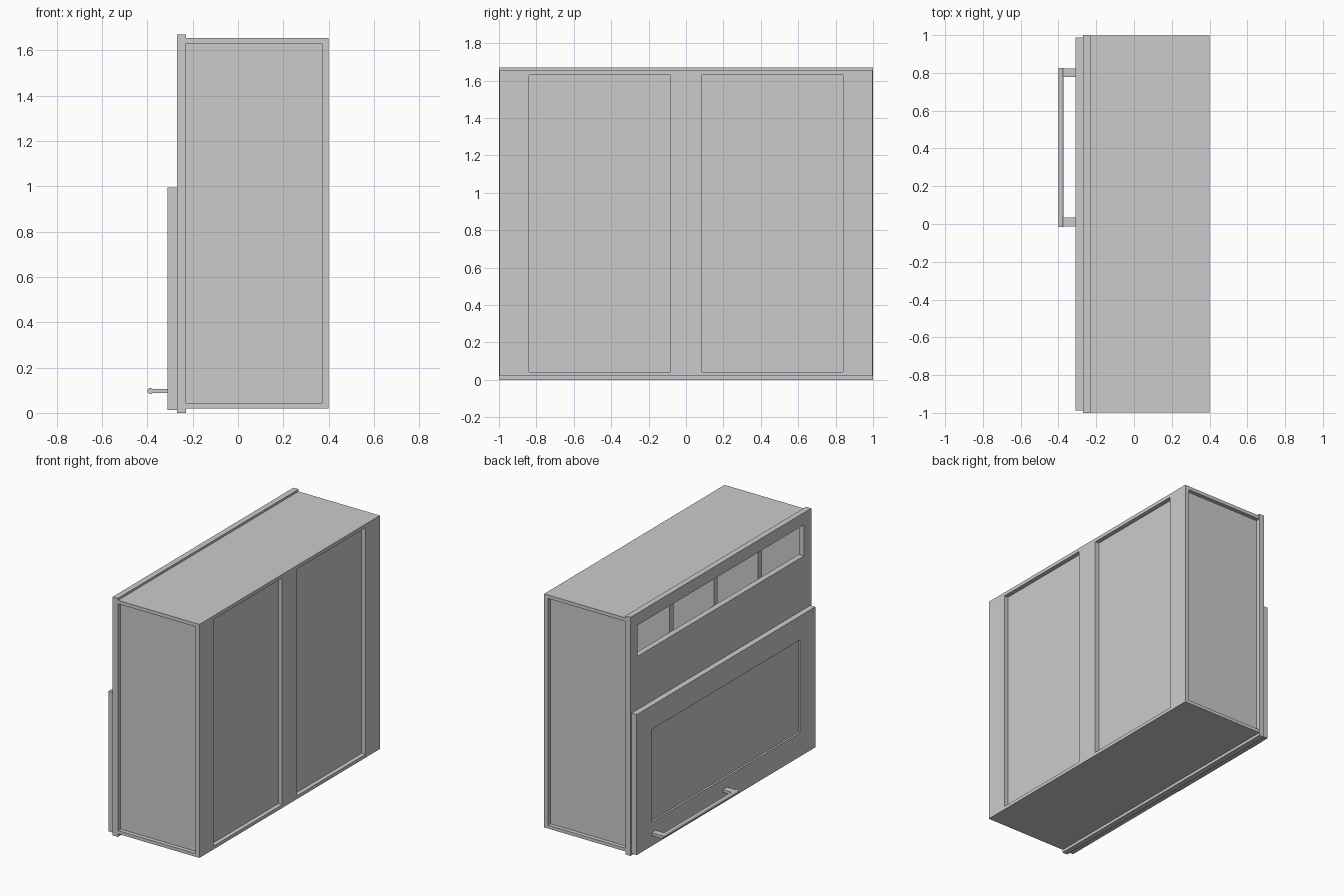
import bpy, bmesh, math
from mathutils import Matrix, Vector

cube = bpy.data.objects.get("Cube")
if cube:
    bpy.data.objects.remove(cube, do_unlink=True)

grey = bpy.data.materials.new("plain_grey")
grey.use_nodes = True
grey.diffuse_color = (0.6, 0.6, 0.6, 1)
grey.node_tree.nodes["Principled BSDF"].inputs["Base Color"].default_value = (0.6, 0.6, 0.6, 1)


def add_box(bm, x, y, z):
    """Add an axis-aligned box given as (low, high) ranges."""
    lo, hi = Vector((x[0], y[0], z[0])), Vector((x[1], y[1], z[1]))
    m = Matrix.Translation((lo + hi) / 2) @ Matrix.Diagonal((*(hi - lo), 1))
    bmesh.ops.create_cube(bm, size=1, matrix=m)


def finish(name, bm):
    mesh = bpy.data.meshes.new(name)
    bm.normal_update()
    bm.to_mesh(mesh)
    bm.free()
    mesh.materials.append(grey)
    obj = bpy.data.objects.new(name, mesh)
    bpy.context.collection.objects.link(obj)
    return obj


def boxes(name, *specs):
    bm = bmesh.new()
    for s in specs:
        add_box(bm, *s)
    return finish(name, bm)


def cut(obj, *specs):
    """Carve boxes out of an object."""
    cutter = boxes("cutter", *specs)
    cutter.hide_render = True
    mod = obj.modifiers.new("cut", 'BOOLEAN')
    mod.operation, mod.solver, mod.object = 'DIFFERENCE', 'EXACT', cutter
    bpy.context.view_layer.objects.active = obj
    bpy.ops.object.modifier_apply(modifier=mod.name)
    bpy.data.objects.remove(cutter, do_unlink=True)


# Carcass: recessed side and back panels, four compartments open to the front
carcass = boxes("carcass", ((-0.23, 0.40), (-0.998, 0.998), (0.02, 1.655)))
recess_z = (0.043, 1.63)
cut(carcass,
    ((-0.3, 0.37), (-1.1, -0.97), recess_z),
    ((-0.3, 0.37), (0.97, 1.1), recess_z),
    ((0.37, 0.5), (-0.84, -0.083), recess_z),
    ((0.37, 0.5), (0.083, 0.84), recess_z))
divider_y = [-0.97, -0.489, 0.0, 0.489, 0.97]
cut(carcass, *[((-0.3, 0.345), (a + 0.021, b - 0.021), (0.06, 1.615))
               for a, b in zip(divider_y, divider_y[1:])])

# Front frame with the long upper opening
front_frame = boxes("front_frame", ((-0.27, -0.23), (-1, 1), (0, 1.67)))
cut(front_frame, ((-0.4, -0.1), (-0.92, 0.92), (1.367, 1.585)))

# Door with a shallow inset panel
bm = bmesh.new()
add_box(bm, (-0.31, -0.27), (-0.988, 0.988), (0.012, 0.995))
bm.normal_update()
face = [f for f in bm.faces if f.normal.x < -0.9]
bmesh.ops.inset_region(bm, faces=face, thickness=0.167, use_even_offset=True)
rim = bmesh.ops.inset_region(bm, faces=face, thickness=0.0, depth=0.0)
bmesh.ops.translate(bm, verts=face[0].verts[:], vec=(0.014, 0, 0))
finish("door", bm)

# Handle: round bar on two flat posts
boxes("handle_posts", *[((-0.385, -0.31), (y, y + 0.046), (0.087, 0.106))
                        for y in (-0.012, 0.778)])
bm = bmesh.new()
m = Matrix.Translation((-0.386, 0.405, 0.097)) @ Matrix.Rotation(math.pi / 2, 4, 'X')
bmesh.ops.create_cone(bm, cap_ends=True, segments=12, radius1=0.014, radius2=0.014,
                      depth=0.84, matrix=m)
bar = finish("handle_bar", bm)
bpy.ops.object.select_all(action='DESELECT')
bar.select_set(True)
bpy.context.view_layer.objects.active = bar
bpy.ops.object.shade_smooth_by_angle(angle=math.radians(40))
